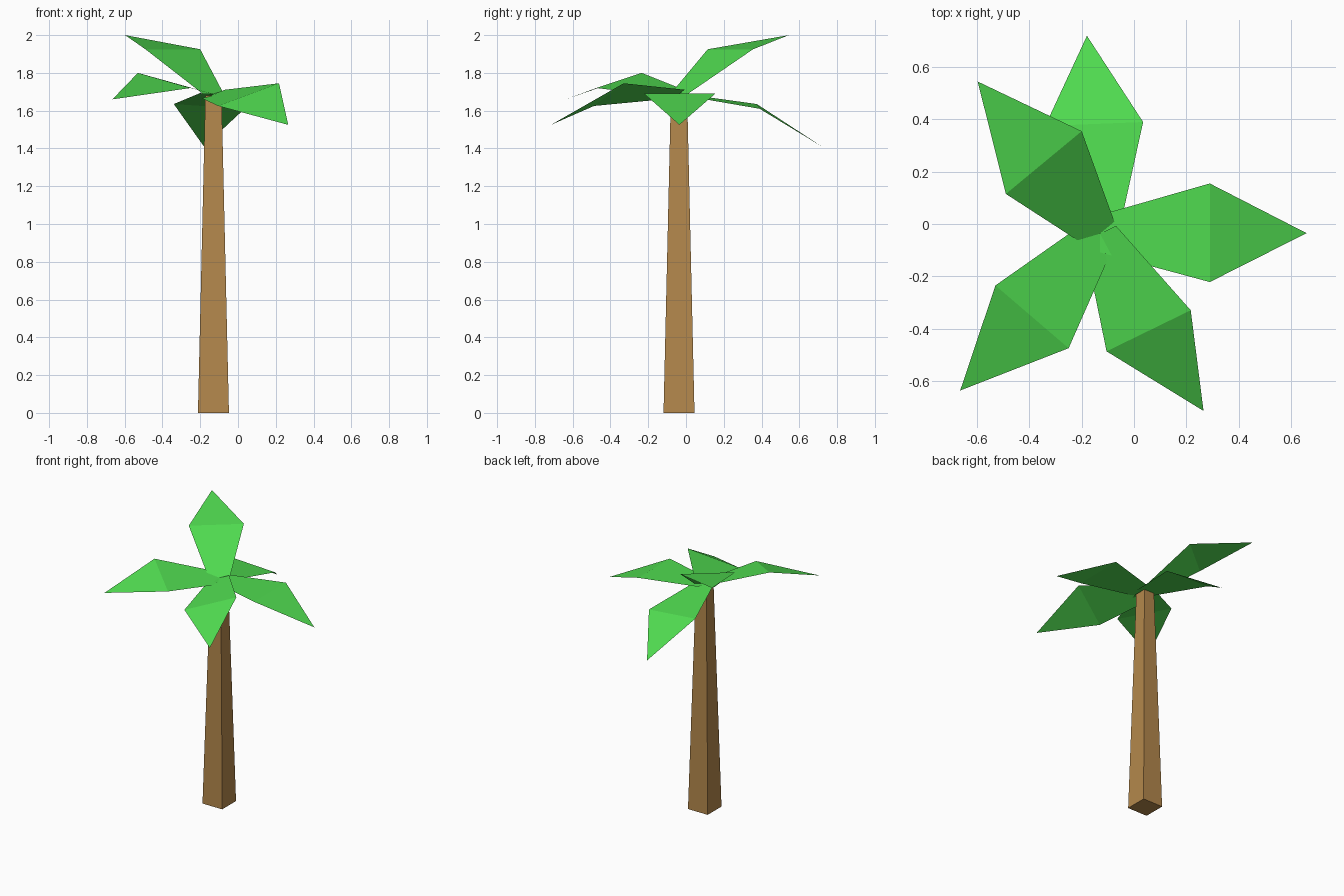
import bpy, bmesh
from mathutils import Vector

if "Cube" in bpy.data.objects:
    bpy.data.objects.remove(bpy.data.objects["Cube"])


def material(name, rgb):
    lin = [((c / 255 + 0.055) / 1.055) ** 2.4 for c in rgb]
    m = bpy.data.materials.new(name)
    m.diffuse_color = (*lin, 1)
    m.use_nodes = True
    m.node_tree.nodes["Principled BSDF"].inputs["Base Color"].default_value = m.diffuse_color
    return m


def make(name, bm, mat):
    me = bpy.data.meshes.new(name)
    bm.to_mesh(me)
    bm.free()
    me.materials.append(mat)
    ob = bpy.data.objects.new(name, me)
    bpy.context.collection.objects.link(ob)
    return ob


green = material("leaf green", (80, 219, 80))
brown = material("trunk brown", (180, 136, 76))

CX, CY = -0.13, -0.037      # trunk axis
TOP = 1.68

# Trunk: tapered square post
bm = bmesh.new()
bmesh.ops.create_cube(bm, size=2)
for v in bm.verts:
    top = v.co.z > 0
    r = 0.043 if top else 0.082
    v.co = (CX + v.co.x * r, CY + v.co.y * r, TOP if top else 0)
make("trunk", bm, brown)

# Fronds: single-sheet leaves folded at the widest line.
# Each is (left shoulder, right shoulder, tip), seen looking outward.
fronds = {
    "frond_right": ((0.29, 0.155, 1.69), (0.29, -0.222, 1.69), (0.66, -0.035, 1.525)),
    "frond_back": ((-0.34, 0.375, 1.635), (0.035, 0.39, 1.61), (-0.18, 0.72, 1.41)),
    "frond_back_left": ((-0.49, 0.115, 1.925), (-0.20, 0.355, 1.925), (-0.598, 0.545, 2.0)),
    "frond_front_left": ((-0.25, -0.475, 1.72), (-0.53, -0.235, 1.80), (-0.665, -0.637, 1.66)),
    "frond_front_right": ((0.217, -0.33, 1.745), (-0.105, -0.487, 1.625), (0.266, -0.715, 1.525)),
}
root = Vector((CX, CY, 1.688))
for name, points in fronds.items():
    left, right, tip = map(Vector, points)
    half = (right - left) * 0.19       # narrow inner edge, parallel to the fold
    bm = bmesh.new()
    a, b, r, l, t = [bm.verts.new(p) for p in (root - half, root + half, right, left, tip)]
    bm.faces.new((a, b, r, l))
    bm.faces.new((l, r, t))
    make(name, bm, green)
